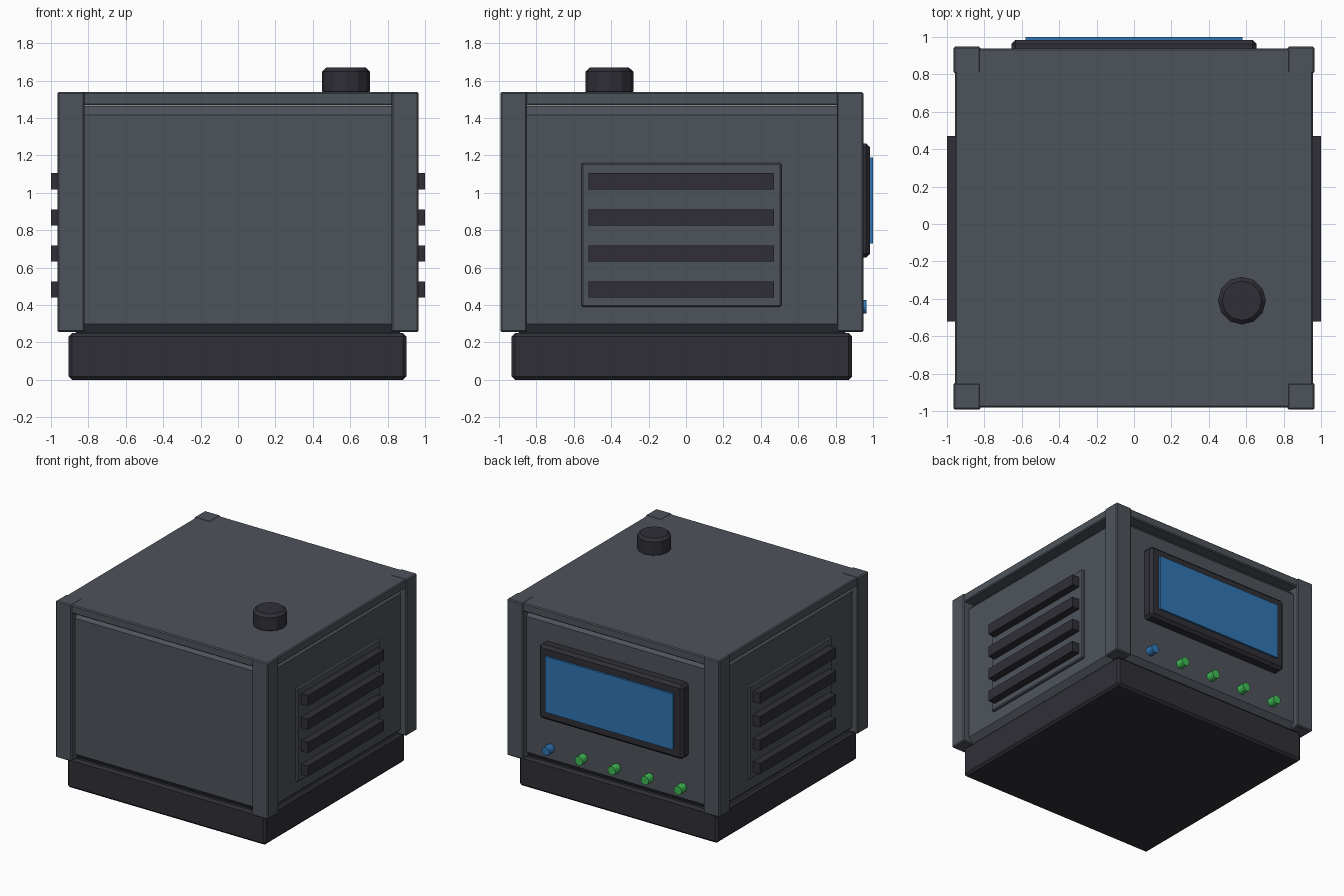
import bpy
from math import radians
from mathutils import Matrix

cube = bpy.data.objects.get("Cube")
if cube:
    bpy.data.objects.remove(cube, do_unlink=True)


def material(name, rgb):
    m = bpy.data.materials.new(name)
    m.use_nodes = True
    m.diffuse_color = (*rgb, 1)
    m.node_tree.nodes["Principled BSDF"].inputs["Base Color"].default_value = (*rgb, 1)
    return m


GREY = material("slate grey", (0.076, 0.087, 0.105))
DARK = material("charcoal", (0.030, 0.028, 0.038))
BLUE = material("screen blue", (0.030, 0.180, 0.450))
GREEN = material("button green", (0.050, 0.500, 0.090))
CY = -0.022  # middle of the cabinet in y


def finish(name, mat, bevel):
    ob = bpy.context.object
    ob.name = ob.data.name = name
    ob.data.materials.append(mat)
    if bevel:
        mod = ob.modifiers.new("Bevel", "BEVEL")
        mod.width, mod.segments = bevel, 1
        mod.limit_method, mod.angle_limit = "ANGLE", radians(40)
    return ob


def box(name, mat, lo, hi, bevel=0.0):
    """Box between two opposite corners."""
    bpy.ops.mesh.primitive_cube_add(size=1)
    ob = finish(name, mat, bevel)
    size = [b - a for a, b in zip(lo, hi)]
    mid = [(a + b) / 2 for a, b in zip(lo, hi)]
    ob.data.transform(Matrix.Diagonal((*size, 1)))
    ob.location = mid
    return ob


def cylinder(name, mat, radius, depth, loc, sides, rot=(0, 0, 0), bevel=0.0):
    bpy.ops.mesh.primitive_cylinder_add(vertices=sides, radius=radius, depth=depth,
                                        location=loc, rotation=rot)
    return finish(name, mat, bevel)


# Base plinth and recessed core with chamfered edges
box("base", DARK, (-0.905, CY - 0.91, 0), (0.9, CY + 0.91, 0.25), 0.018)
box("core", GREY, (-0.915, CY - 0.92, 0.25), (0.915, CY + 0.92, 1.465), 0.05)

# Top plate and four corner posts
box("top_plate", GREY, (-0.957, CY - 0.96, 1.468), (0.957, CY + 0.96, 1.538), 0.008)
for sx, side in ((-1, "right"), (1, "left")):
    for sy, end in ((-1, "front"), (1, "back")):
        xs = sorted((sx * 0.82, sx * 0.965))
        ys = sorted((CY + sy * 0.828, CY + sy * 0.97))
        box(f"{end}_{side}_post", GREY, (xs[0], ys[0], 0.255), (xs[1], ys[1], 1.54), 0.008)

# Side vents: thin plate with four slats
for sx, side in ((-1, "right"), (1, "left")):
    xs = sorted((sx * 0.9, sx * 0.937))
    box(f"{side}_vent_plate", GREY, (xs[0], -0.56, 0.39), (xs[1], 0.51, 1.16), 0.008)
    xs = sorted((sx * 0.91, sx))
    for i in range(4):
        z = 0.483 + i * 0.193
        box(f"{side}_vent_slat_{i + 1}", DARK, (xs[0], -0.52, z - 0.043),
            (xs[1], 0.47, z + 0.043))

# Rear display
box("display_frame", DARK, (-0.655, 0.88, 0.655), (0.655, 0.985, 1.265), 0.022)
box("display_screen", BLUE, (-0.58, 0.97, 0.73), (0.58, 1.0, 1.19))

# Row of rear buttons
for i in range(5):
    cylinder(f"button_{i + 1}", GREEN if i else BLUE, 0.036, 0.1,
             (0.6 - 0.3 * i, 0.915, 0.39), 12, (radians(90), 0, 0))

# Knob on the roof
cylinder("top_knob", DARK, 0.128, 0.15, (0.577, -0.41, 1.595), 12, bevel=0.022)
